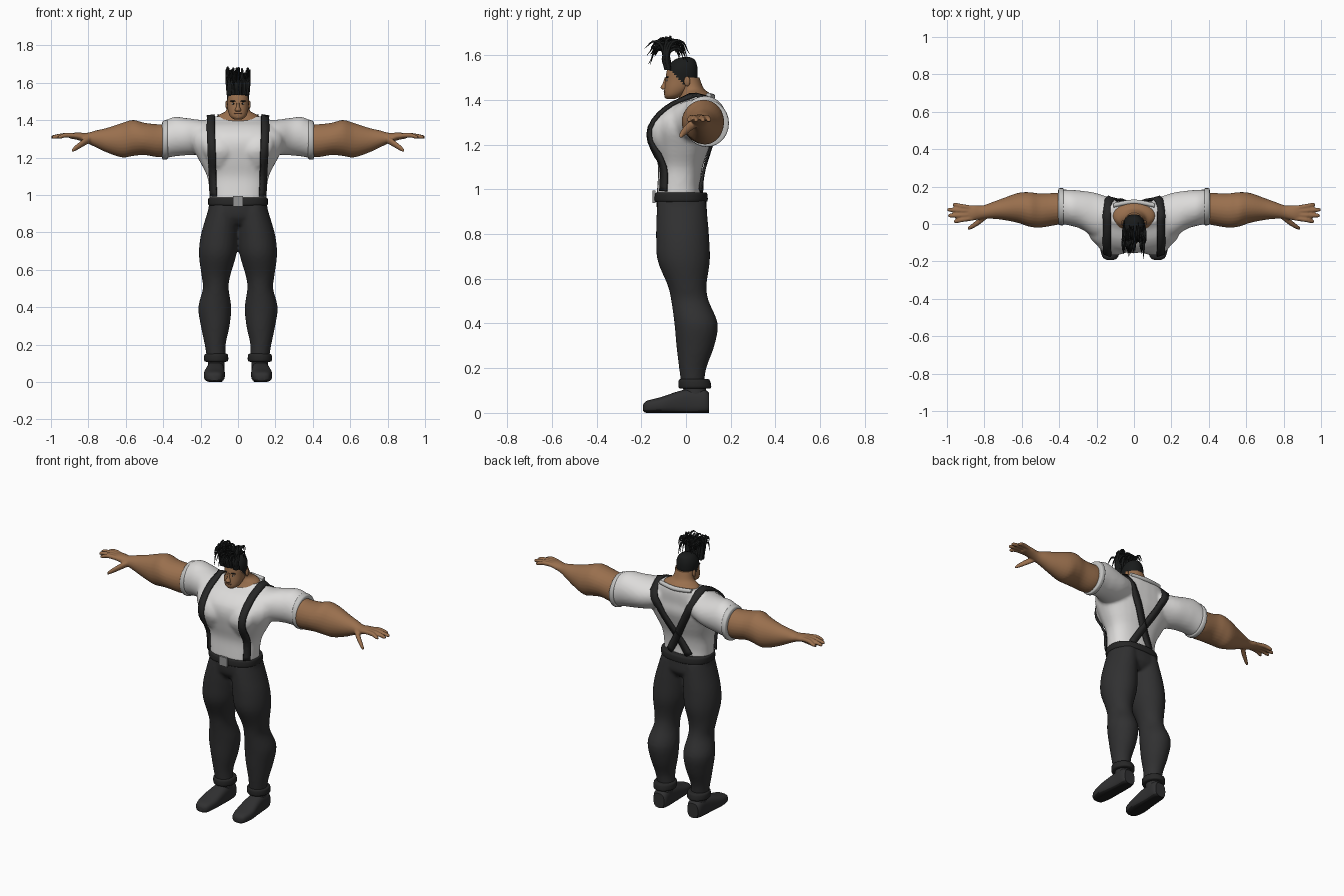
import bpy, bmesh, math, random
from mathutils import Vector, Matrix

random.seed(4)
cube = bpy.data.objects.get("Cube")
if cube:
    bpy.data.objects.remove(cube)


def material(name, r, g, b):
    m = bpy.data.materials.new(name)
    m.use_nodes = True
    m.diffuse_color = (r, g, b, 1)
    node = m.node_tree.nodes["Principled BSDF"]
    node.inputs["Base Color"].default_value = (r, g, b, 1)
    node.inputs["Roughness"].default_value = 0.8
    return m


CLOTH = material("white cloth", .72, .71, .70)
CUFF = material("grey cloth", .55, .55, .54)
TROUSER = material("charcoal trousers", .03, .03, .031)
STRAP = material("black strap", .02, .02, .02)
SKIN = material("brown skin", .32, .16, .075)
LIP = material("dark lip", .19, .08, .045)
HAIR = material("black hair", .01, .011, .011)
METAL = material("buckle metal", .3, .3, .3)
EYE = material("eye white", .6, .57, .52)
SOLE = material("black sole", .012, .012, .012)


def smooth_rings(rings, steps=4):
    """Catmull-Rom interpolation between cross-sections."""
    p = [rings[0]] + list(rings) + [rings[-1]]
    out = []
    for i in range(1, len(p) - 2):
        for k in range(steps):
            u = k / steps
            out.append([b + .5 * u * (c - a + u * (2*a - 5*b + 4*c - d + u * (3*(b - c) + d - a)))
                        for a, b, c, d in zip(*p[i - 1:i + 3])])
    return out + [list(rings[-1])]


def loft(bm, axis, rings, side=1, power=2.0, seg=28):
    """Rings are (position, centre a, centre b, radius a, radius b)."""
    prev = first = None
    for t, a, b, ra, rb in smooth_rings(rings):
        ring = []
        for i in range(seg):
            ang = math.tau * i / seg
            c, s = math.cos(ang), math.sin(ang)
            u = a + ra * math.copysign(abs(c) ** (2 / power), c)
            v = b + rb * math.copysign(abs(s) ** (2 / power), s)
            x, y, z = {"x": (t, u, v), "y": (u, t, v), "z": (u, v, t)}[axis]
            ring.append(bm.verts.new((x * side, y, max(z, 0))))
        if prev:
            for i in range(seg):
                j = (i + 1) % seg
                bm.faces.new((prev[i], prev[j], ring[j], ring[i]))
        first = first or ring
        prev = ring
    bm.faces.new(first)
    bm.faces.new(prev)


def ball(bm, centre, radii):
    mat = Matrix.Translation(centre) @ Matrix.Diagonal((*radii, 1))
    bmesh.ops.create_uvsphere(bm, u_segments=16, v_segments=10, radius=1, matrix=mat)


def finish(bm, name, mats, voxel=0, rule=None):
    bmesh.ops.recalc_face_normals(bm, faces=bm.faces)
    if rule:
        for f in bm.faces:
            f.material_index = int(rule(f.calc_center_median()))
    me = bpy.data.meshes.new(name)
    bm.to_mesh(me)
    bm.free()
    ob = bpy.data.objects.new(name, me)
    bpy.context.collection.objects.link(ob)
    for m in mats:
        me.materials.append(m)
    bpy.ops.object.select_all(action="DESELECT")
    ob.select_set(True)
    bpy.context.view_layer.objects.active = ob
    bpy.ops.object.shade_smooth_by_angle(angle=math.radians(45))
    if voxel:
        r = ob.modifiers.new("blend", "REMESH")
        r.mode, r.voxel_size, r.use_smooth_shade = "VOXEL", voxel, True
        s = ob.modifiers.new("soften", "SMOOTH")
        s.factor, s.iterations = .5, 3
    return ob


SIDES = (1, -1)

# Shirt: torso, chest and sleeves blended together
bm = bmesh.new()
loft(bm, "z", [(.97, 0, -.032, .152, .1), (1.02, 0, -.032, .154, .096), (1.1, 0, -.025, .165, .1),
               (1.18, 0, -.02, .205, .122), (1.26, 0, -.015, .245, .14), (1.32, 0, -.01, .245, .132),
               (1.37, 0, .015, .21, .108), (1.4, 0, .045, .17, .075), (1.42, 0, .055, .145, .06)], power=2.4)
for s in SIDES:
    loft(bm, "z", [(1.15, .1, -.1, .04, .03), (1.23, .1, -.11, .085, .056),
                   (1.3, .11, -.095, .085, .055), (1.36, .11, -.06, .05, .03)], s)
    loft(bm, "x", [(.1, .03, 1.325, .1, .075), (.2, .045, 1.31, .12, .092), (.28, .075, 1.312, .103, .1),
                   (.34, .087, 1.312, .096, .106), (.395, .093, 1.295, .092, .1)], s)
shirt = finish(bm, "shirt", [CLOTH], .011)

# Rolled sleeve cuffs
bm = bmesh.new()
for s in SIDES:
    loft(bm, "x", [(.375, .092, 1.298, .09, .1), (.38, .092, 1.297, .099, .106),
                   (.4, .093, 1.293, .098, .103), (.405, .093, 1.292, .09, .096)], s)
finish(bm, "sleeve_cuffs", [CUFF])

# Arms with hands
bm = bmesh.new()
fingers = [(.03, .015, .965), (.049, .045, .995), (.068, .076, 1.0), (.086, .103, .97)]
for s in SIDES:
    loft(bm, "x", [(.36, .085, 1.3, .08, .085), (.42, .08, 1.29, .086, .088), (.5, .072, 1.3, .091, .086),
                   (.56, .078, 1.305, .092, .096), (.62, .086, 1.293, .08, .092), (.7, .08, 1.293, .058, .066),
                   (.76, .072, 1.3, .044, .045), (.81, .063, 1.305, .036, .027),
                   (.86, .06, 1.315, .041, .02), (.9, .058, 1.315, .036, .013)], s)
    for y0, y1, tip in fingers:
        loft(bm, "x", [(.86, y0, 1.316, .012, .013), (.92, (y0 + y1) / 2, 1.32, .013, .013),
                       (tip - .015, y1, 1.311, .011, .011), (tip, y1, 1.308, .006, .006)], s, seg=12)
    loft(bm, "x", [(.79, .045, 1.3, .02, .02), (.83, .012, 1.277, .018, .02),
                   (.87, -.015, 1.25, .013, .015), (.89, -.025, 1.235, .007, .008)], s, seg=12)
finish(bm, "arms", [SKIN], .0055)

# Neck and upper shoulders
bm = bmesh.new()
loft(bm, "z", [(1.35, 0, .02, .12, .08), (1.4, 0, .037, .122, .074), (1.427, 0, .043, .105, .066),
               (1.45, 0, .028, .065, .052), (1.5, 0, .01, .053, .05)])
finish(bm, "neck", [SKIN])

# Collar band across the upper back
bm = bmesh.new()
loft(bm, "x", [(-.11, .1, 1.42, .012, .012), (0, .118, 1.415, .013, .013), (.11, .1, 1.42, .012, .012)], seg=12)
finish(bm, "collar", [CUFF])

# Head with cropped hair on the back and crown
bm = bmesh.new()
loft(bm, "z", [(1.405, 0, -.068, .022, .02), (1.42, 0, -.056, .042, .041), (1.45, 0, -.038, .054, .059),
               (1.49, 0, -.022, .058, .07), (1.53, 0, -.017, .06, .069), (1.56, 0, -.012, .053, .06),
               (1.582, 0, -.005, .037, .042), (1.592, 0, 0, .012, .014)], power=2.2, seg=40)
finish(bm, "head", [SKIN, HAIR], rule=lambda c: c.z > 1.542 - (c.y + .08))

# Nose, ears and chin
bm = bmesh.new()
loft(bm, "z", [(1.447, 0, -.096, .014, .01), (1.456, 0, -.097, .016, .017),
               (1.475, 0, -.093, .008, .011), (1.5, 0, -.088, .007, .007)], seg=14)
ball(bm, (0, -.083, 1.418), (.02, .014, .013))
for s in SIDES:
    ball(bm, (s * .06, .005, 1.483), (.008, .014, .022))
finish(bm, "nose_ears_chin", [SKIN])

# Eyes, pupils, brows and mouth
for name, mat, x, y, z, size in [
        ("eyes", EYE, .024, -.085, 1.488, (.011, .005, .004)),
        ("pupils", HAIR, .023, -.088, 1.488, (.004, .004, .004)),
        ("brows", HAIR, .025, -.084, 1.502, (.017, .007, .004)),
        ("mouth", LIP, .006, -.094, 1.436, (.015, .006, .004))]:
    bm = bmesh.new()
    for s in SIDES:
        ball(bm, (s * x, y, z), size)
    finish(bm, name, [mat])

# Tall plume of hair: strands rise from the forehead and droop over
curve = bpy.data.curves.new("hair_plume", "CURVE")
curve.dimensions = "3D"
curve.bevel_depth, curve.bevel_resolution, curve.resolution_u = .008, 1, 4
for i in range(85):
    x, y = random.uniform(-.055, .055), random.uniform(-.09, -.072)
    dy = random.uniform(-.1, .09)
    top = random.uniform(1.64, 1.685) - abs(dy) * .2
    path = [(x, y, 1.535), (x * 1.08, y - .008, 1.6), (x * 1.12, y + dy * .5, top),
            (x * 1.05, y + dy, top - abs(dy) * random.uniform(.3, .9))]
    sp = curve.splines.new("BEZIER")
    sp.bezier_points.add(3)
    for pt, co, r in zip(sp.bezier_points, path, (1, 1.1, .7, .1)):
        pt.co, pt.radius = co, r
        pt.handle_left_type = pt.handle_right_type = "AUTO"
curve.materials.append(HAIR)
plume = bpy.data.objects.new("hair_plume", curve)
bpy.context.collection.objects.link(plume)

# Trousers: hips and two legs
bm = bmesh.new()
loft(bm, "z", [(.84, 0, -.015, .09, .08), (.88, 0, -.016, .155, .108), (.93, 0, -.02, .158, .112),
               (.975, 0, -.022, .152, .11)], power=2.3)
for s in SIDES:
    loft(bm, "z", [(.12, .115, .03, .05, .05), (.2, .122, .03, .056, .061), (.3, .122, .042, .077, .085),
                   (.4, .124, .045, .088, .097), (.5, .119, .018, .069, .084), (.57, .118, .005, .077, .087),
                   (.68, .109, -.01, .1, .117), (.78, .1, -.015, .1, .119), (.88, .085, -.018, .087, .114),
                   (.95, .075, -.02, .075, .108)], s)
finish(bm, "trousers", [TROUSER], .01)

# Belt
bm = bmesh.new()
loft(bm, "z", [(.943, 0, -.022, .15, .11), (.95, 0, -.022, .159, .119),
               (.98, 0, -.022, .159, .117), (.987, 0, -.022, .152, .108)], power=2.4, seg=40)
finish(bm, "belt", [STRAP])

# Buckle
bm = bmesh.new()
bmesh.ops.create_cube(bm, size=1, matrix=Matrix.Translation((0, -.143, .967)) @ Matrix.Diagonal((.055, .012, .056, 1)))
finish(bm, "buckle", [METAL])

# Ankle straps
bm = bmesh.new()
for s in SIDES:
    loft(bm, "z", [(.108, .117, .04, .052, .062), (.115, .117, .04, .064, .073),
                   (.145, .117, .037, .063, .07), (.152, .117, .036, .052, .058)], s)
finish(bm, "ankle_straps", [STRAP])

# Shoes with black soles
bm = bmesh.new()
for s in SIDES:
    loft(bm, "y", [(-.192, .126, .022, .018, .014), (-.175, .127, .027, .042, .027), (-.11, .127, .035, .056, .036),
                   (-.04, .123, .045, .052, .05), (.02, .12, .05, .047, .058), (.08, .118, .05, .046, .055),
                   (.102, .118, .045, .036, .045)], s, 2.8)
    loft(bm, "z", [(.05, .118, .045, .044, .053), (.14, .116, .035, .045, .05)], s)
finish(bm, "shoes", [TROUSER, SOLE], rule=lambda c: c.z < .012)

# Suspenders: laid on the shirt, over the shoulders and crossed at the back
bpy.context.view_layer.update()
body = shirt.evaluated_get(bpy.context.evaluated_depsgraph_get())
N = 14
for s, label in zip(SIDES, ("left", "right")):
    rays = []
    for i in range(N):
        u = i / (N - 1)
        rays.append(((s * (.125 + .02 * u), -1, .985 + .375 * u), (0, 1, 0)))
    for i in range(6):
        rays.append(((s * .143, -.055 + .025 * i, 2), (0, 0, -1)))
    for i in range(N):
        u = i / (N - 1)
        rays.append(((s * (.14 - .21 * u), 1, 1.36 - .375 * u), (0, -1, 0)))
    hits = [body.ray_cast(Vector(o), Vector(d)) for o, d in rays]
    hits = [(loc + n * .008, n) for ok, loc, n, _ in hits if ok]
    pts = [h[0] for h in hits]
    bm = bmesh.new()
    prev = None
    for i, (p, n) in enumerate(hits):
        ahead, behind = pts[min(i + 1, len(pts) - 1)], pts[max(i - 1, 0)]
        mid = (ahead + behind + 2 * p) / 4
        across = (ahead - behind).cross(n).normalized() * .021
        pair = [bm.verts.new(mid + across), bm.verts.new(mid - across)]
        if prev:
            bm.faces.new((prev[0], prev[1], pair[1], pair[0]))
        prev = pair
    strap = finish(bm, label + "_suspender", [STRAP])
    thick = strap.modifiers.new("thickness", "SOLIDIFY")
    thick.thickness, thick.offset = .012, 0
